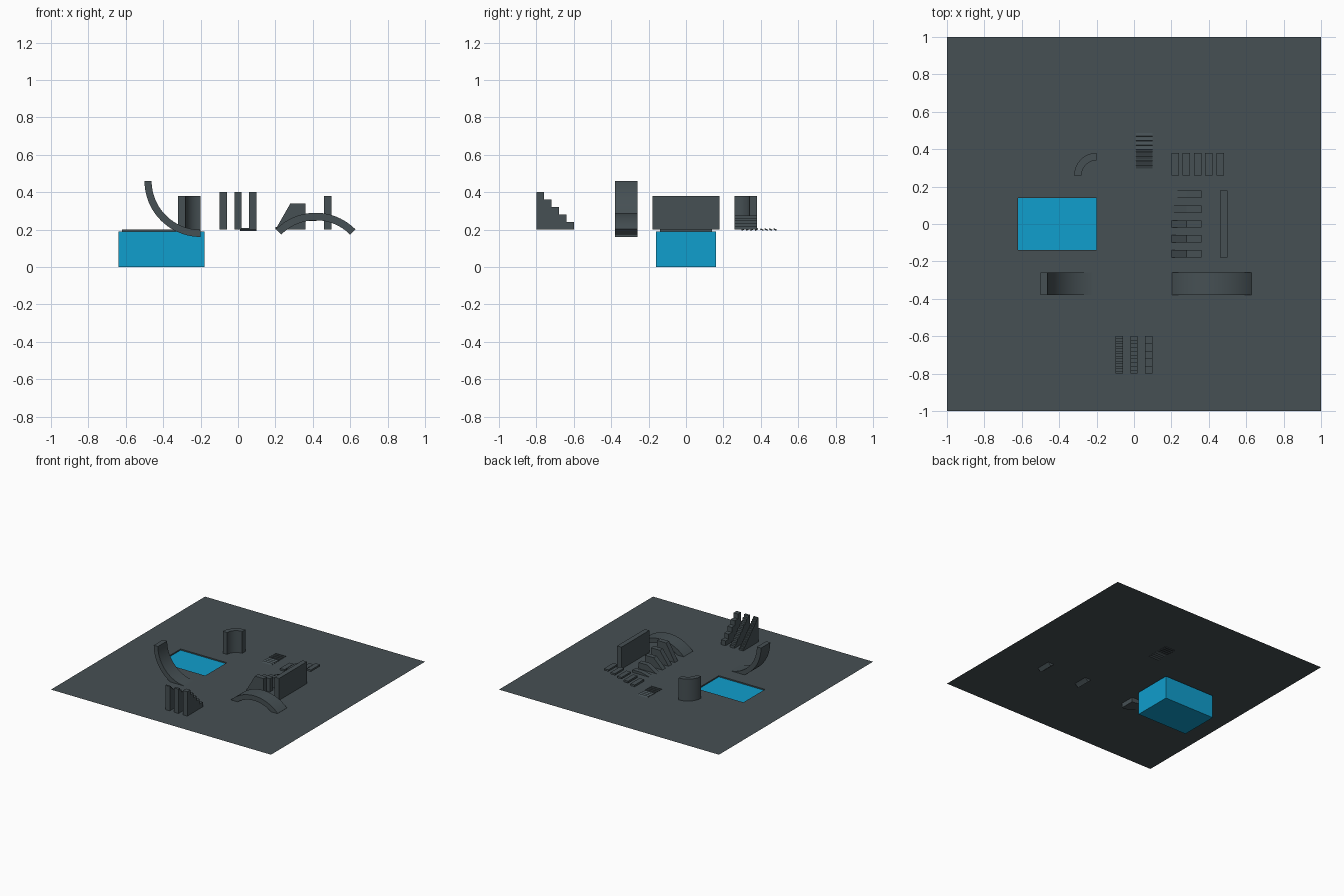
import bpy, bmesh, math
from mathutils import Matrix

if "Cube" in bpy.data.objects:
    bpy.data.objects.remove(bpy.data.objects["Cube"])

G = 0.2  # ground level


def material(name, rgb):
    m = bpy.data.materials.new(name)
    m.diffuse_color = (*rgb, 1)
    m.use_nodes = True
    m.node_tree.nodes["Principled BSDF"].inputs["Base Color"].default_value = m.diffuse_color
    return m


GREY = material("dark slate", (0.061, 0.080, 0.088))
BLUE = material("pool blue", (0.005, 0.342, 0.610))


def finish(name, bm, mat):
    me = bpy.data.meshes.new(name)
    bm.to_mesh(me)
    bm.free()
    me.materials.append(mat)
    ob = bpy.data.objects.new(name, me)
    bpy.context.collection.objects.link(ob)
    return ob


def box(name, x, y, z, mat=GREY, tilt=0):
    """Box from (min, max) ranges, optionally tilted about its own x axis."""
    bm = bmesh.new()
    size = [b - a for a, b in (x, y, z)]
    mid = [(a + b) / 2 for a, b in (x, y, z)]
    mtx = Matrix.Translation(mid) @ Matrix.Rotation(tilt, 4, 'X') @ Matrix.Diagonal((*size, 1))
    bmesh.ops.create_cube(bm, size=1, matrix=mtx)
    return finish(name, bm, mat)


def extrude(name, pts, axis, a, b):
    """Extrude a 2D profile along an axis from a to b."""
    place = {'X': lambda p, t: (t, p[0], p[1]),
             'Y': lambda p, t: (p[0], t, p[1]),
             'Z': lambda p, t: (p[0], p[1], t)}[axis]
    bm = bmesh.new()
    v0 = [bm.verts.new(place(p, a)) for p in pts]
    v1 = [bm.verts.new(place(p, b)) for p in pts]
    n = len(pts)
    bm.faces.new(v0)
    bm.faces.new(v1)
    for i in range(n):
        bm.faces.new((v0[i], v0[(i + 1) % n], v1[(i + 1) % n], v1[i]))
    bmesh.ops.recalc_face_normals(bm, faces=bm.faces)
    return finish(name, bm, GREY)


def arc_band(cx, cy, r_in, r_out, start, end, n=24):
    """Closed profile of a curved band, angles in degrees."""
    angs = [math.radians(start + (end - start) * i / n) for i in range(n + 1)]
    outer = [(cx + r_out * math.cos(t), cy + r_out * math.sin(t)) for t in angs]
    inner = [(cx + r_in * math.cos(t), cy + r_in * math.sin(t)) for t in reversed(angs)]
    return outer + inner


# ground sheet with a rectangular opening and a short rim going down
bm = bmesh.new()
signs = [(-1, -1), (1, -1), (1, 1), (-1, 1)]
outer = [bm.verts.new((sx, sy, G)) for sx, sy in signs]
hole = [bm.verts.new((-0.41 + 0.21 * sx, 0.14 * sy, G)) for sx, sy in signs]
low = [bm.verts.new((v.co.x, v.co.y, 0.19)) for v in hole]
for i in range(4):
    j = (i + 1) % 4
    bm.faces.new((outer[i], outer[j], hole[j], hole[i]))
    bm.faces.new((hole[i], hole[j], low[j], low[i]))
finish("ground", bm, GREY)

# pool block below the opening
box("pool", (-0.64, -0.18), (-0.16, 0.16), (0, 0.19), BLUE)

# curved pieces
for ob in (
    extrude("quarter_pipe", arc_band(-0.2, 0.461, 0.262, 0.3, 180, 270), 'Y', -0.38, -0.26),
    extrude("arched_ramp", arc_band(0.415, -0.01, 0.26, 0.3, 45, 135), 'Y', -0.38, -0.26),
    extrude("curved_wall", arc_band(-0.2, 0.26, 0.08, 0.12, 90, 180), 'Z', G, 0.38),
):
    bpy.context.view_layer.objects.active = ob
    ob.select_set(True)
    bpy.ops.object.shade_smooth_by_angle(angle=math.radians(30))
    ob.select_set(False)

# straight wall
box("straight_wall", (0.46, 0.5), (-0.18, 0.18), (G, 0.38))

# three stair flights with increasingly coarse steps
for k, n in enumerate((15, 10, 5)):
    x = -0.1 + 0.08 * k
    s = 0.2 / n
    pts = [(-0.8, G)]
    for i in range(n):
        z = G + 0.2 - i * s
        pts += [(-0.8 + i * s, z), (-0.8 + (i + 1) * s, z)]
    pts.append((-0.6, G))
    extrude(f"stairs_{n}_steps", pts, 'X', x, x + 0.04)

# five wedges of falling height, front to back
for i in range(5):
    h = 0.14 - 0.03 * i
    y = -0.18 + 0.08 * i
    extrude(f"wedge_{i + 1}", [(0.2, G), (0.28, G + h), (0.36, G + h), (0.36, G)], 'Y', y, y + 0.04)

# five floating treads rising to the right
for i in range(5):
    x, z = 0.2 + 0.06 * i, G + 0.015 * i
    box(f"tread_{i + 1}", (x, x + 0.04), (0.26, 0.38), (z, z + 0.015))

# two groups of small tilted slats
for g, (y0, tilt) in enumerate(((0.305, 25), (0.405, -25))):
    for i in range(4):
        y = y0 + 0.024 * i
        box(f"slat_{g + 1}_{i + 1}", (0.01, 0.1), (y - 0.009, y + 0.009),
            (G - 0.003, G + 0.004), tilt=math.radians(tilt))
